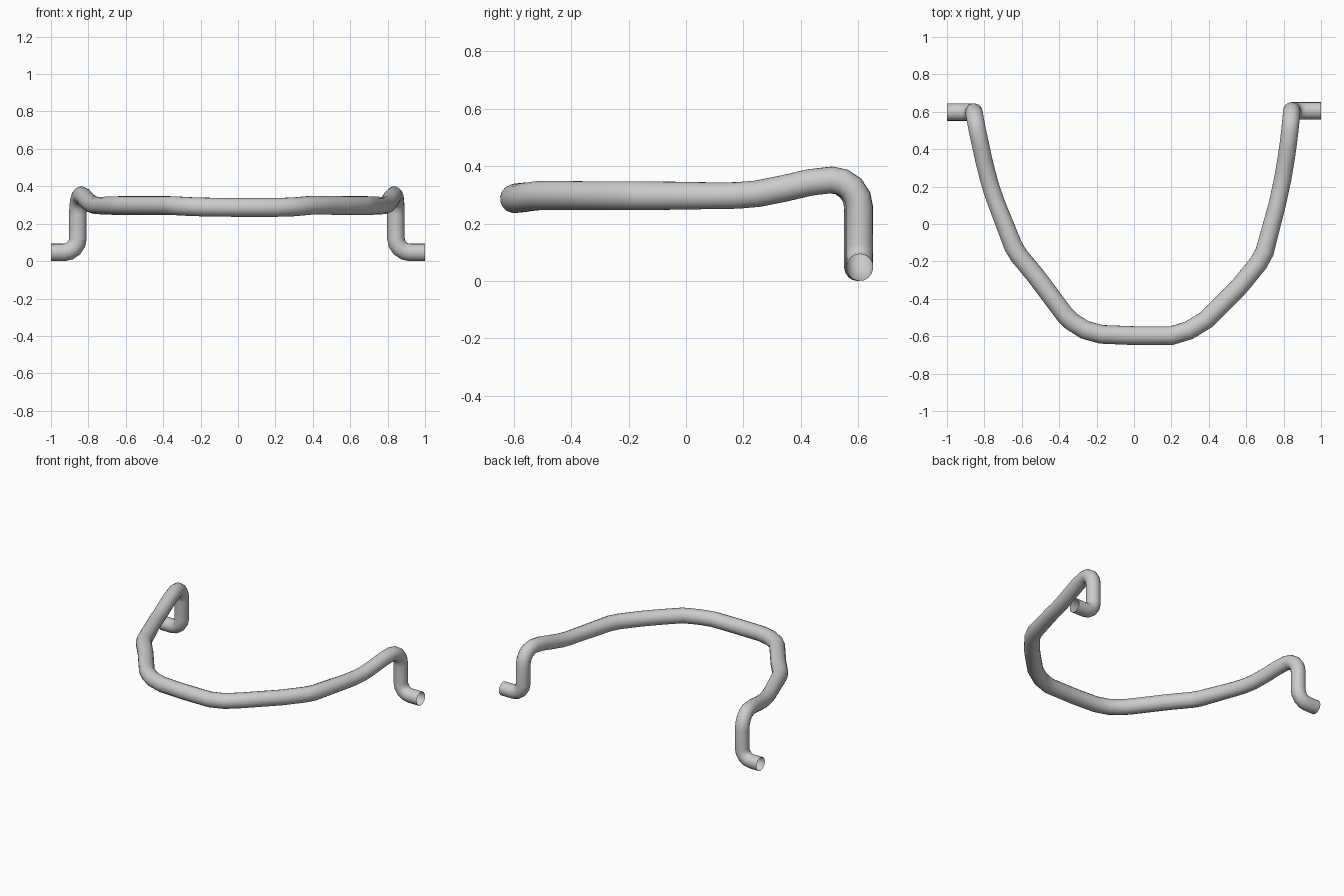
import bpy, math

R = 0.047

# hooked end: stub, elbow up, post, elbow over towards the front
def end_points(side, x, y, lean):
    pts = [(side, y, R), (side * (x + 0.075), y, R)]
    for a in (22, 45, 68, 90):                      # lower elbow
        t = math.radians(a)
        pts.append((side * (x + 0.075 - 0.075 * math.sin(t)), y,
                    R + 0.075 * (1 - math.cos(t))))
    pts.append((side * x, y, 0.255))
    for a in (22, 45, 68, 90):                      # upper elbow
        t = math.radians(a)
        d = 0.095 * (1 - math.cos(t))
        pts.append((side * (x - lean * d), y - d, 0.255 + 0.097 * math.sin(t)))
    return pts

left = end_points(-1, 0.856, 0.598, 0.19)
right = end_points(1, 0.844, 0.605, 0.1)

# bowed handle between the two hooks
bow = [(-0.822, 0.43, 0.343), (-0.803, 0.34, 0.322), (-0.780, 0.25, 0.304),
       (-0.760, 0.18, 0.298), (-0.735, 0.11, 0.297), (-0.645, -0.12, 0.297),
       (-0.618, -0.165, 0.297), (-0.525, -0.278, 0.297), (-0.37, -0.485, 0.297),
       (-0.335, -0.52, 0.296), (-0.265, -0.565, 0.292), (-0.176, -0.590, 0.289),
       (0.0, -0.597, 0.287), (0.2, -0.597, 0.287), (0.295, -0.568, 0.290),
       (0.385, -0.513, 0.298), (0.487, -0.412, 0.298), (0.567, -0.330, 0.297),
       (0.665, -0.210, 0.297), (0.698, -0.150, 0.297), (0.767, 0.11, 0.297),
       (0.782, 0.18, 0.298), (0.797, 0.25, 0.304), (0.812, 0.34, 0.322),
       (0.825, 0.43, 0.343)]
path = left + bow + right[::-1]

# round tube swept along the path, ends left open
curve = bpy.data.curves.new("bent_handle", 'CURVE')
curve.dimensions = '3D'
curve.bevel_depth = R
curve.bevel_resolution = 6
curve.use_fill_caps = False
spline = curve.splines.new('POLY')
spline.points.add(len(path) - 1)
for p, co in zip(spline.points, path):
    p.co = (*co, 1)
    p.radius = 1.08 if co[1] < -0.1 else 1.0
spline.use_smooth = True
handle = bpy.data.objects.new("bent_handle", curve)
bpy.context.collection.objects.link(handle)

# turn into a smooth mesh
bpy.context.view_layer.objects.active = handle
handle.select_set(True)
bpy.ops.object.convert(target='MESH')
bpy.ops.object.shade_smooth_by_angle(angle=math.radians(40))
